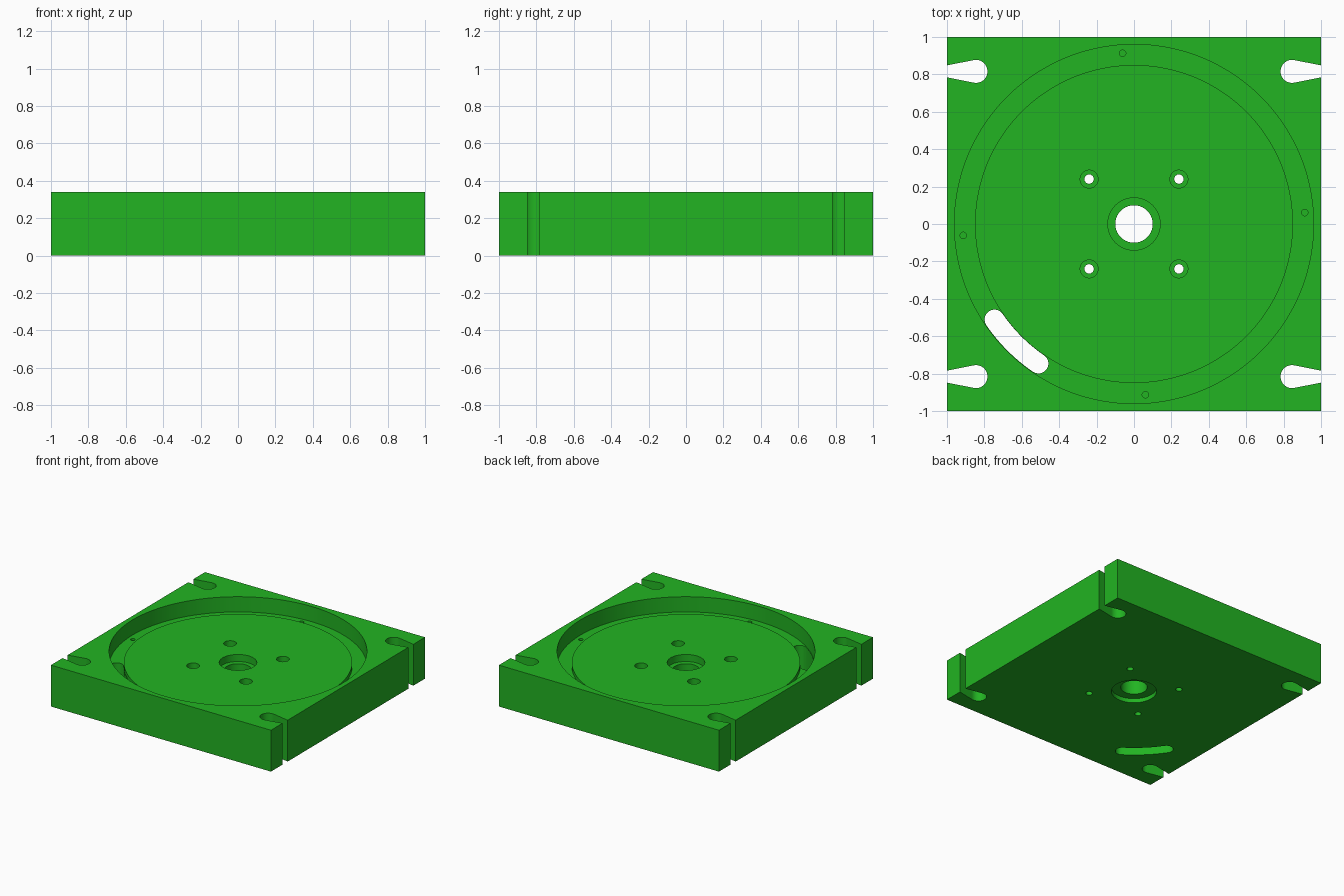
import bpy, bmesh, math

if "Cube" in bpy.data.objects:
    bpy.data.objects.remove(bpy.data.objects["Cube"])

H = 0.34        # block height
DISC = 0.248    # raised centre floor
GROOVE = 0.215  # ring groove floor

green = bpy.data.materials.new("green")
green.diffuse_color = (0.016, 0.455, 0.016, 1)
green.use_nodes = True
green.node_tree.nodes["Principled BSDF"].inputs["Base Color"].default_value = green.diffuse_color


def finish(name, bm):
    bmesh.ops.recalc_face_normals(bm, faces=bm.faces)
    me = bpy.data.meshes.new(name)
    bm.to_mesh(me)
    bm.free()
    me.materials.append(green)
    ob = bpy.data.objects.new(name, me)
    bpy.context.collection.objects.link(ob)
    return ob


def lathe(name, profile, x=0, y=0, steps=32):
    """Revolve (radius, z) points about a vertical axis; ends close on the axis."""
    pts = [(0, profile[0][1])] + profile + [(0, profile[-1][1])]
    bm = bmesh.new()
    rings = []
    for r, z in pts:
        if r == 0:
            rings.append([bm.verts.new((x, y, z))] * steps)
        else:
            rings.append([bm.verts.new((x + r * math.cos(math.tau * i / steps),
                                        y + r * math.sin(math.tau * i / steps), z))
                          for i in range(steps)])
    for a, b in zip(rings, rings[1:]):
        for i in range(steps):
            j = (i + 1) % steps
            bm.faces.new(list(dict.fromkeys((a[i], a[j], b[j], b[i]))))
    return finish(name, bm)


def prism(name, outline, z0=-0.1, z1=0.5):
    bm = bmesh.new()
    face = bm.faces.new([bm.verts.new((x, y, z0)) for x, y in outline])
    top = bmesh.ops.extrude_face_region(bm, geom=[face])["geom"]
    bmesh.ops.translate(bm, vec=(0, 0, z1 - z0),
                        verts=[v for v in top if isinstance(v, bmesh.types.BMVert)])
    return finish(name, bm)


def arc(cx, cy, r, a0, a1, n=16):
    return [(cx + r * math.cos(math.radians(a0 + (a1 - a0) * i / n)),
             cy + r * math.sin(math.radians(a0 + (a1 - a0) * i / n))) for i in range(n + 1)]


# Square block
base = prism("base_block", [(-1, -1), (1, -1), (1, 1), (-1, 1)], 0, H)

# Round pocket with a ring groove around the raised centre
cutters = [lathe("pocket_cutter", [(0.85, DISC), (0.85, GROOVE), (0.96, GROOVE), (0.96, 0.5)],
                 steps=128)]

# Centre bore, counterbored from both sides
cutters.append(lathe("bore_cutter", [(0.17, -0.1), (0.17, 0.035), (0.1, 0.035), (0.1, 0.19),
                                     (0.14, 0.19), (0.14, 0.5)], steps=64))

# Four counterbored screw holes and four tapered corner slots
for sx in (-1, 1):
    for sy in (-1, 1):
        cutters.append(lathe("screw_cutter", [(0.025, -0.1), (0.025, 0.13), (0.048, 0.13),
                                              (0.048, 0.5)], 0.24 * sx, 0.24 * sy))
        half = [(1.1, 0.797)] + arc(0.845, 0.816, 0.0615, 281, 79, 24) + [(1.1, 0.835)]
        half[0], half[-1] = (1.1, 0.816 - 0.0125), (1.1, 0.816 + 0.0125)
        cutters.append(prism("slot_cutter", [(sx * x, sy * y) for x, y in half]))

# Four small blind pin holes in the groove
for k in range(4):
    a = math.radians(93.8 + 90 * k)
    cutters.append(lathe("pin_cutter", [(0.017, 0.13), (0.017, 0.5)],
                         0.915 * math.cos(a), 0.915 * math.sin(a), 20))

# Curved through slot following the groove
R, r, a0, a1 = 0.904, 0.053, 214.4, 235.6
ends = [(R * math.cos(math.radians(a)), R * math.sin(math.radians(a))) for a in (a0, a1)]
outline = (arc(0, 0, R + r, a0, a1, 20) + arc(*ends[1], r, a1, a1 + 180)[1:-1]
           + arc(0, 0, R - r, a1, a0, 20) + arc(*ends[0], r, a0 + 180, a0 + 360)[1:-1])
cutters.append(prism("arc_cutter", outline))

# Cut everything out of the block
bpy.context.view_layer.objects.active = base
for c in cutters:
    mod = base.modifiers.new("cut", 'BOOLEAN')
    mod.operation, mod.solver, mod.object = 'DIFFERENCE', 'EXACT', c
    bpy.ops.object.modifier_apply(modifier=mod.name)
    bpy.data.objects.remove(c)

# Smooth round walls, sharp edges
base.select_set(True)
bpy.ops.object.shade_smooth_by_angle(angle=math.radians(30))
